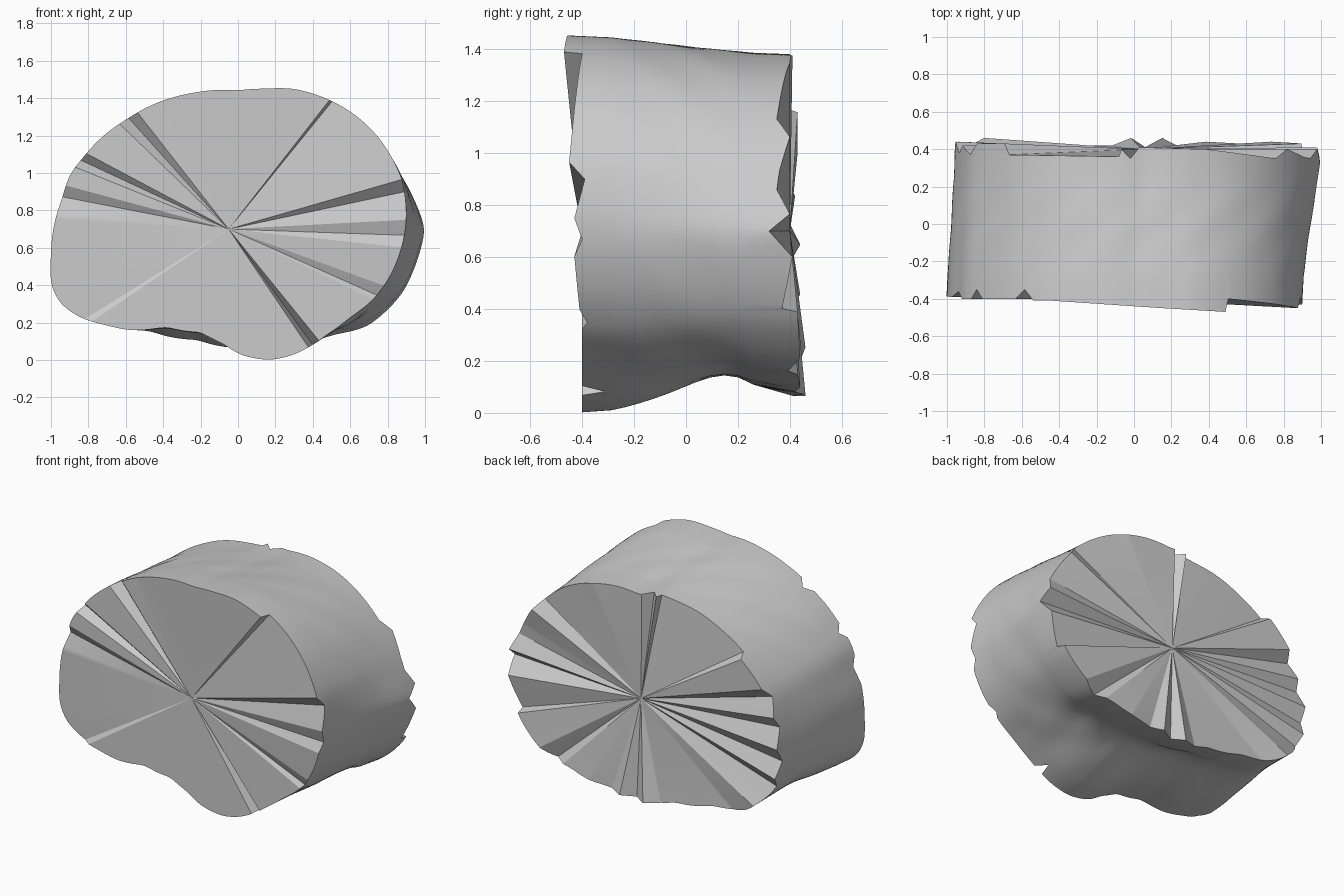
import bpy
import bmesh
import math

default_cube = bpy.data.objects.get("Cube")
if default_cube:
    bpy.data.objects.remove(default_cube, do_unlink=True)

SEGMENTS = 360
RINGS = 12
CENTRE_Z = 0.7
FRONT_X, BACK_X = -0.05, 0.04

# Cross-section outlines of the two ends (x, z), anticlockwise
front_outline = [
    (.9, .75), (.88, .96), (.76, 1.18), (.64, 1.3), (.49, 1.39), (.3, 1.45),
    (.15, 1.45), (0, 1.44), (-.23, 1.43), (-.36, 1.4), (-.59, 1.29),
    (-.74, 1.18), (-.83, 1.08), (-.9, .99), (-.94, .86), (-.98, .74), (-1, .54),
    (-1, .4), (-.95, .3), (-.83, .22), (-.71, .19), (-.58, .16), (-.39, .18),
    (-.2, .15), (-.08, .09), (.01, .03), (.17, 0), (.3, .03), (.48, .14),
    (.6, .23), (.72, .32), (.82, .46), (.88, .62)]
back_outline = [
    (1, .7), (.94, .86), (.85, 1.02), (.64, 1.23), (.37, 1.35), (.06, 1.37),
    (-.19, 1.37), (-.5, 1.28), (-.7, 1.15), (-.87, .96), (-.93, .78),
    (-.96, .56), (-.91, .36), (-.73, .2), (-.48, .16), (-.22, .11),
    (.1, .07), (.27, .09), (.52, .14), (.69, .18), (.88, .36), (.96, .54)]

# Depth of the torn rims as (angle in degrees, centimetres)
front_tears = [
    (3, -43), (12, -39), (16, -45), (51, -40), (52, -47), (120, -41),
    (128, -41), (132, -35), (136, -40), (152, -40), (155, -35), (158, -40),
    (165, -40), (169, -36), (176, -39), (212, -38), (214, -40), (300, -40),
    (304, -40), (306, -31), (309, -40), (334, -40), (336, -38), (340, -41),
    (354, -43), (358, -40)]
back_tears = [
    (0, 32), (4, 40), (10, 35), (15, 36), (25, 40), (31, 35), (62, 40),
    (91, 41), (95, 35), (99, 40), (100, 36), (146, 37), (148, 43), (161, 43),
    (165, 37), (172, 42), (176, 38), (183, 44), (188, 39), (194, 44),
    (198, 39), (208, 46), (218, 42), (256, 42), (265, 46), (272, 41),
    (280, 46), (287, 42), (300, 44), (314, 43), (318, 39), (325, 44),
    (340, 43), (341, 37), (354, 41)]


def sample_loop(keys):
    """Interpolate (degrees, value) keys around a full turn."""
    keys = sorted(keys)
    keys = [(keys[-1][0] - 360, keys[-1][1])] + keys + [(keys[0][0] + 360, keys[0][1])]
    values = []
    for i in range(SEGMENTS):
        angle = i * 360 / SEGMENTS
        for (a, va), (b, vb) in zip(keys, keys[1:]):
            if a <= angle <= b:
                values.append(va + (vb - va) * (angle - a) / max(b - a, 1e-6))
                break
    return values


def sample_outline(points, centre_x):
    """Turn an outline into smoothed points, one per segment."""
    keys = []
    for x, z in points:
        dx, dz = x - centre_x, z - CENTRE_Z
        keys.append((math.degrees(math.atan2(dz, dx)) % 360, math.hypot(dx, dz)))
    radii = sample_loop(keys)
    for _ in range(10):
        radii = [(radii[i - 1] + 2 * radii[i] + radii[(i + 1) % SEGMENTS]) / 4
                 for i in range(SEGMENTS)]
    loop = []
    for i, radius in enumerate(radii):
        angle = math.tau * i / SEGMENTS
        loop.append((centre_x + radius * math.cos(angle),
                     CENTRE_Z + radius * math.sin(angle)))
    return loop


front = sample_outline(front_outline, FRONT_X)
back = sample_outline(back_outline, BACK_X)
front_depth = [d / 100 for d in sample_loop(front_tears)]
back_depth = [d / 100 for d in sample_loop(back_tears)]

# Bark: rings blended from the front outline to the back outline
bm = bmesh.new()
rings = []
for r in range(RINGS + 1):
    t = r / RINGS
    swell = math.sin(math.pi * t)
    hollow = 0.09 * math.sin(math.pi * t ** 2.1)
    ring = []
    for i in range(SEGMENTS):
        x = front[i][0] * (1 - t) + back[i][0] * t
        z = front[i][1] * (1 - t) + back[i][1] * t
        angle = math.tau * i / SEGMENTS
        # hollow underside and gentle lumps
        z += hollow * max(0, -math.sin(angle)) ** 2
        lump = 0.004 * swell * math.sin(9 * angle + 5 * t) * math.cos(7 * t + 4 * angle)
        x += lump * math.cos(angle)
        z += lump * math.sin(angle)
        y = -0.34 + 0.65 * t
        if r == 0:
            y = front_depth[i]
        elif r == RINGS:
            y = back_depth[i]
        ring.append(bm.verts.new((x, y, z)))
    rings.append(ring)

for lower, upper in zip(rings, rings[1:]):
    for i in range(SEGMENTS):
        j = (i + 1) % SEGMENTS
        bm.faces.new((lower[i], lower[j], upper[j], upper[i]))

# Cut ends: fans that meet at the heart of the log
for ring, x, y in ((rings[0], FRONT_X, -0.4), (rings[-1], BACK_X, 0.4)):
    heart = bm.verts.new((x, y, CENTRE_Z))
    for i in range(SEGMENTS):
        bm.faces.new((heart, ring[i], ring[(i + 1) % SEGMENTS]))

bmesh.ops.recalc_face_normals(bm, faces=bm.faces)
mesh = bpy.data.meshes.new("log_chunk")
bm.to_mesh(mesh)
bm.free()

log_chunk = bpy.data.objects.new("log_chunk", mesh)
bpy.context.collection.objects.link(log_chunk)

# Plain grey surface
grey = bpy.data.materials.new("plain_grey")
grey.use_nodes = True
colour = (0.6, 0.6, 0.6, 1)
grey.diffuse_color = colour
grey.node_tree.nodes["Principled BSDF"].inputs["Base Color"].default_value = colour
mesh.materials.append(grey)

bpy.ops.object.select_all(action="DESELECT")
log_chunk.select_set(True)
bpy.context.view_layer.objects.active = log_chunk
bpy.ops.object.shade_smooth_by_angle(angle=math.radians(20))
